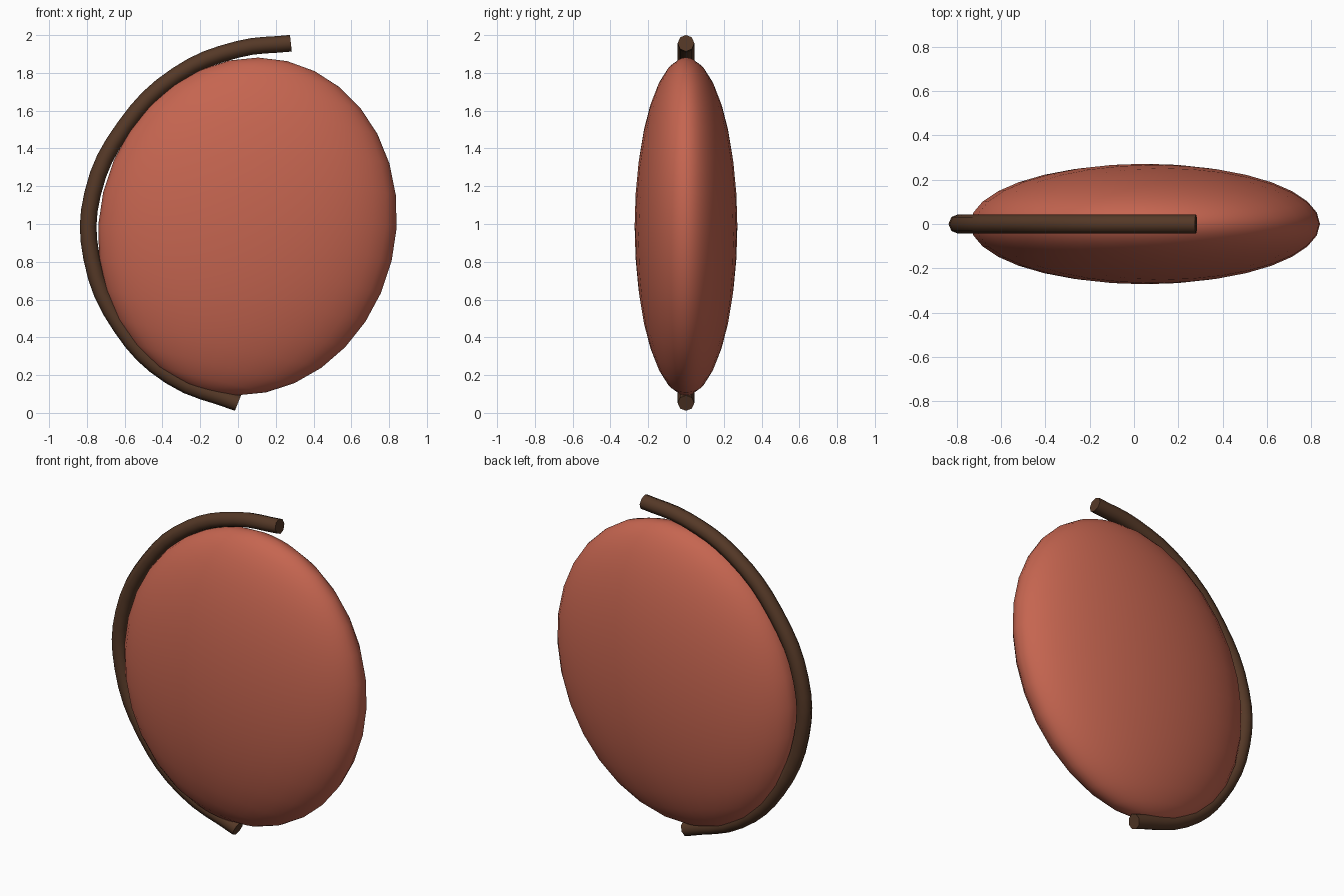
import bpy
from math import radians

if "Cube" in bpy.data.objects:
    bpy.data.objects.remove(bpy.data.objects["Cube"])


def material(name, color):
    m = bpy.data.materials.new(name)
    m.diffuse_color = color
    m.use_nodes = True
    m.node_tree.nodes["Principled BSDF"].inputs["Base Color"].default_value = m.diffuse_color
    return m


# Flattened, slightly tilted body
bpy.ops.mesh.primitive_uv_sphere_add(segments=32, ring_count=16, radius=1,
                                     location=(0.05, 0, 0.987),
                                     rotation=(0, radians(13.5), 0))
body = bpy.context.object
body.name = "body"
body.scale = (0.785, 0.272, 0.90)
bpy.ops.object.shade_smooth()
body.data.materials.append(material("red", (0.56, 0.13, 0.08, 1)))

# Curved rod hugging the left edge
path = [(0.28, 1.957), (0.0, 1.925), (-0.32, 1.79), (-0.60, 1.515),
        (-0.77, 1.16), (-0.775, 0.82), (-0.62, 0.455), (-0.36, 0.195), (0.0, 0.052)]
curve = bpy.data.curves.new("rod", 'CURVE')
curve.dimensions = '3D'
curve.bevel_depth = 0.044
curve.bevel_resolution = 2
curve.use_fill_caps = True
curve.resolution_u = 4
spline = curve.splines.new('BEZIER')
spline.bezier_points.add(len(path) - 1)
for p, (x, z) in zip(spline.bezier_points, path):
    p.co = (x, 0, z)
    p.handle_left_type = p.handle_right_type = 'AUTO'
rod = bpy.data.objects.new("rod", curve)
bpy.context.collection.objects.link(rod)
bpy.ops.object.select_all(action='DESELECT')
rod.select_set(True)
bpy.context.view_layer.objects.active = rod
bpy.ops.object.convert(target='MESH')
rod = bpy.context.object

# Chamfered rod ends: bevel only the cap rims
bev = rod.modifiers.new("end_chamfer", 'BEVEL')
bev.width = 0.018
bev.segments = 1
bev.limit_method = 'ANGLE'
bev.angle_limit = radians(70)
bpy.ops.object.shade_smooth_by_angle(angle=radians(46))
rod.data.materials.append(material("brown", (0.09, 0.04, 0.02, 1)))
